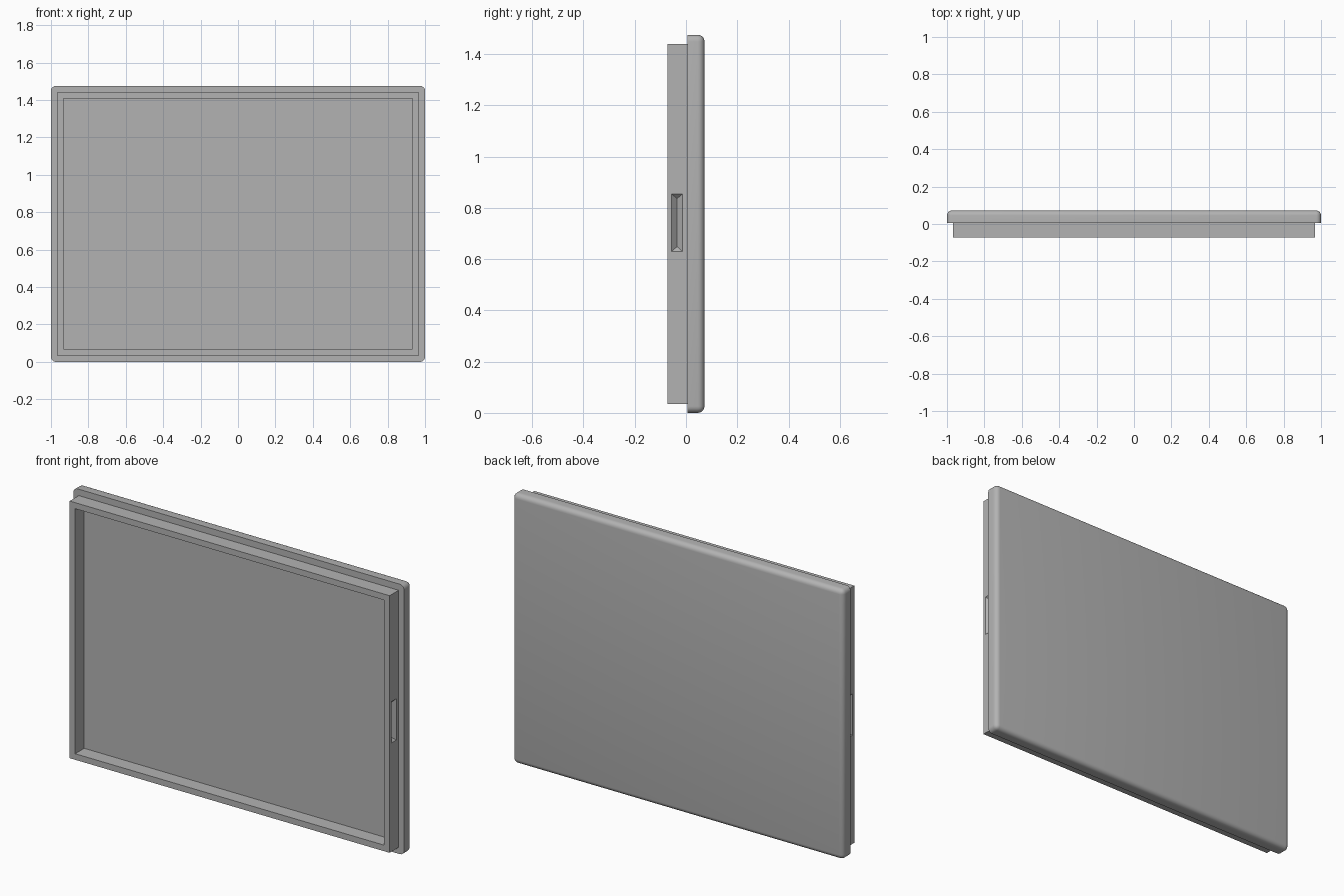
import bpy
import bmesh
import math
from mathutils import Vector

if "Cube" in bpy.data.objects:
    bpy.data.objects.remove(bpy.data.objects["Cube"])

HEIGHT = 1.475
MID_Z = HEIGHT / 2
FRONT, STEP, BACK = -0.072, 0.006, 0.072
WALL = 0.033

grey = bpy.data.materials.new("mid grey")
grey.use_nodes = True
grey.diffuse_color = (0.45, 0.45, 0.45, 1)
grey.node_tree.nodes["Principled BSDF"].inputs["Base Color"].default_value = grey.diffuse_color


def add_object(name, bm):
    mesh = bpy.data.meshes.new(name)
    bmesh.ops.recalc_face_normals(bm, faces=bm.faces)
    bm.to_mesh(mesh)
    bm.free()
    mesh.materials.append(grey)
    obj = bpy.data.objects.new(name, mesh)
    bpy.context.collection.objects.link(obj)
    return obj


def box(half_x, half_z, y0, y1):
    """Box centred on the middle of the panel."""
    bm = bmesh.new()
    bmesh.ops.create_cube(bm, size=2)
    for v in bm.verts:
        v.co = Vector((v.co.x * half_x, y0 if v.co.y < 0 else y1, MID_Z + v.co.z * half_z))
    return bm


def select_only(obj):
    bpy.ops.object.select_all(action='DESELECT')
    obj.select_set(True)
    bpy.context.view_layer.objects.active = obj


def cut(obj, cutter):
    mod = obj.modifiers.new("cut", 'BOOLEAN')
    mod.operation, mod.solver, mod.object = 'DIFFERENCE', 'EXACT', cutter
    select_only(obj)
    bpy.ops.object.modifier_apply(modifier=mod.name)
    bpy.data.objects.remove(cutter)


# Back plate: rounded everywhere except around its front face
bm = box(1, MID_Z, STEP, BACK)
soft = [e for e in bm.edges if any(v.co.y > STEP + 0.01 for v in e.verts)]
bmesh.ops.bevel(bm, geom=soft, offset=0.026, segments=5, profile=0.5, affect='EDGES')
plate = add_object("back_plate", bm)
select_only(plate)
bpy.ops.object.shade_smooth_by_angle(angle=math.radians(35))

# Raised rim around the shallow tray
rim = add_object("tray_rim", box(1 - WALL, MID_Z - WALL - 0.002, FRONT, STEP))
opening = box(1 - 2 * WALL, MID_Z - 2 * WALL - 0.002, FRONT - 0.1, STEP + 0.1)
cut(rim, add_object("opening_cutter", opening))

# Finger notch in each side: a groove with sloping walls and ends
NOTCH_Y, NOTCH_Z = -0.035, 0.742
HALF_W, HALF_L, DEPTH = 0.021, 0.113, 0.02
for side in (-1, 1):
    bm = bmesh.new()
    face_x = side * (1 - WALL)
    points = []
    for x in (face_x + side * 0.02, face_x):
        for sy, sz in ((-1, -1), (1, -1), (1, 1), (-1, 1)):
            points.append((x, NOTCH_Y + sy * HALF_W, NOTCH_Z + sz * HALF_L))
    for sz in (-1, 1):
        points.append((face_x - side * DEPTH, NOTCH_Y, NOTCH_Z + sz * (HALF_L - DEPTH)))
    for p in points:
        bm.verts.new(p)
    bmesh.ops.convex_hull(bm, input=bm.verts)
    bmesh.ops.dissolve_limit(bm, angle_limit=0.01, verts=bm.verts, edges=bm.edges)
    cut(rim, add_object("notch_cutter", bm))
